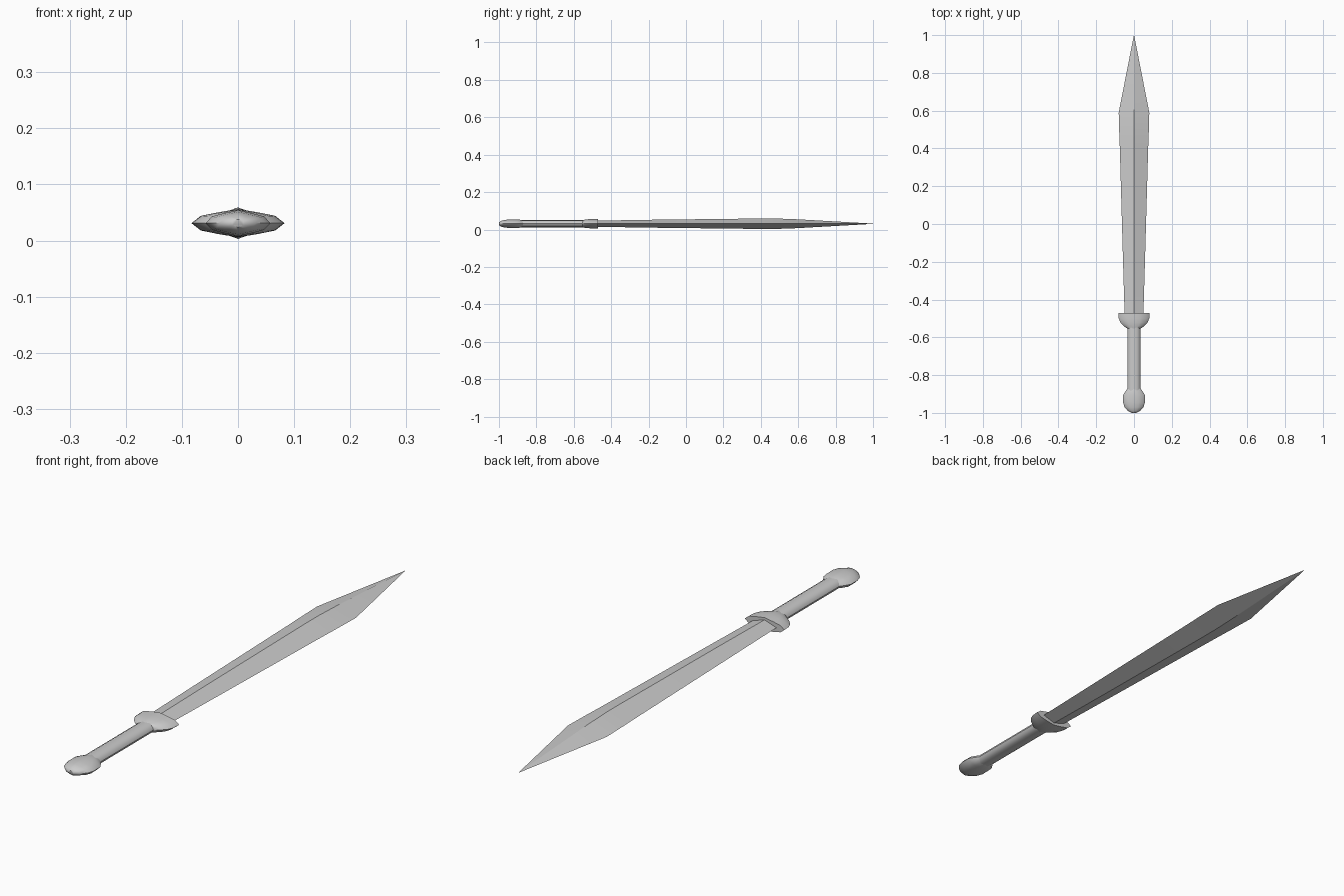
import bpy, bmesh, math

if "Cube" in bpy.data.objects:
    bpy.data.objects.remove(bpy.data.objects["Cube"])

ZC = 0.031  # height of the sword's centre line

ROUND = [(math.cos(2 * math.pi * i / 12), math.sin(2 * math.pi * i / 12)) for i in range(12)]
LENS_QUARTER = [(1, 0), (0.8, 0.52), (0.42, 0.78)]
LENS = (LENS_QUARTER + [(0, 1)] + [(-x, z) for x, z in LENS_QUARTER[::-1]]
        + [(-x, -z) for x, z in LENS_QUARTER[1:]] + [(0, -1)]
        + [(x, -z) for x, z in LENS_QUARTER[:0:-1]])
DIAMOND = [(1, 0), (0, 1), (-1, 0), (0, -1)]


def loft(name, section, stations, smooth_angle):
    """Skin a unit section along y; stations are (y, half width, half height)."""
    bm = bmesh.new()
    rings = [[bm.verts.new((x * w, y, ZC + z * h)) for x, z in section]
             for y, w, h in stations]
    n = len(section)
    for a, b in zip(rings, rings[1:]):
        for i in range(n):
            j = (i + 1) % n
            bm.faces.new((a[i], a[j], b[j], b[i]))
    bm.faces.new(rings[0])
    bm.faces.new(rings[-1])
    bmesh.ops.remove_doubles(bm, verts=bm.verts, dist=0.0001)
    bmesh.ops.recalc_face_normals(bm, faces=bm.faces)
    mesh = bpy.data.meshes.new(name)
    bm.to_mesh(mesh)
    bm.free()
    obj = bpy.data.objects.new(name, mesh)
    bpy.context.collection.objects.link(obj)
    bpy.ops.object.select_all(action='DESELECT')
    obj.select_set(True)
    bpy.context.view_layer.objects.active = obj
    bpy.ops.object.shade_smooth_by_angle(angle=math.radians(smooth_angle))
    return obj


# Leaf-shaped blade with a central ridge
loft("blade", DIAMOND, [(-0.50, 0.049, 0.016), (-0.20, 0.058, 0.021),
                        (0.40, 0.075, 0.028), (0.48, 0.078, 0.028),
                        (0.59, 0.081, 0.024), (0.999, 0.0008, 0.0008)], 20)

# Flared guard, flat on the blade side
loft("guard", LENS, [(-0.555, 0.034, 0.019), (-0.54, 0.055, 0.022),
                     (-0.522, 0.071, 0.024), (-0.50, 0.081, 0.025),
                     (-0.47, 0.083, 0.025)], 50)

# Oval grip
loft("grip", ROUND, [(-0.89, 0.034, 0.019), (-0.54, 0.034, 0.019)], 40)

# Rounded pommel
loft("pommel", LENS, [(-1.0, 0.012, 0.007), (-0.99, 0.032, 0.015),
                      (-0.97, 0.050, 0.020), (-0.945, 0.058, 0.023),
                      (-0.905, 0.057, 0.023), (-0.885, 0.045, 0.021),
                      (-0.868, 0.033, 0.018)], 50)
